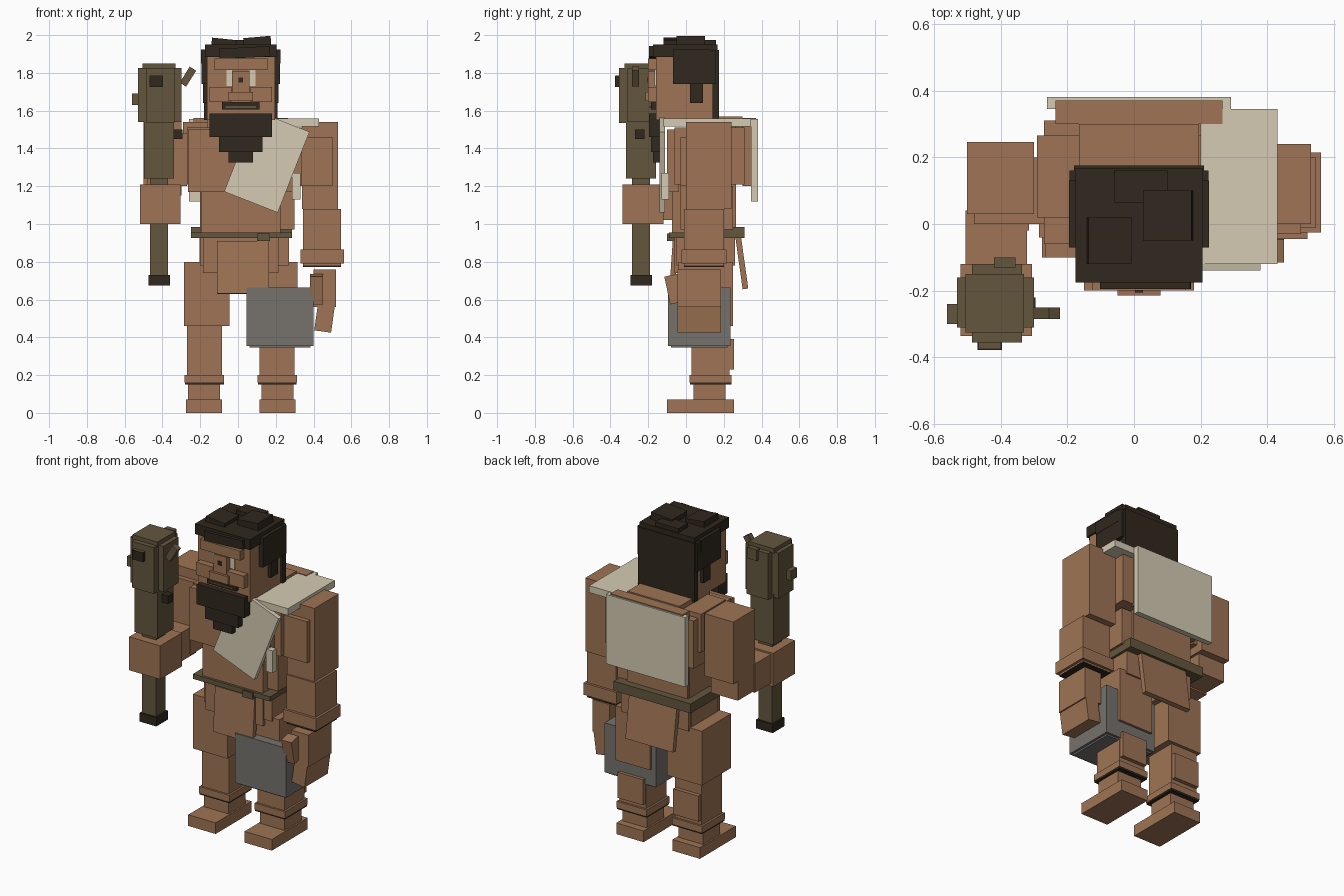
import bpy
from math import radians

cube = bpy.data.objects.get("Cube")
if cube:
    bpy.data.objects.remove(cube, do_unlink=True)

MIDDLE = .015  # centre line of the body


def material(name, red, green, blue):
    mat = bpy.data.materials.new(name)
    mat.use_nodes = True
    colour = (red, green, blue, 1)
    mat.diffuse_color = colour
    mat.node_tree.nodes["Principled BSDF"].inputs["Base Color"].default_value = colour
    return mat


def box(name, mat, x, y, z, tilt=0, lean=0):
    """Box from its extent on each axis; lean turns it about x, tilt about y."""
    spans = (x, y, z)
    bpy.ops.mesh.primitive_cube_add(
        size=1,
        location=[(low + high) / 2 for low, high in spans],
        rotation=(radians(lean), radians(tilt), 0),
    )
    part = bpy.context.object
    part.name = name
    part.scale = [high - low for low, high in spans]
    part.data.materials.append(mat)
    return part


def pair(name, mat, x, y, z):
    """Two boxes mirrored about the centre line; x is measured from it."""
    near, far = x
    left = box("left_" + name, mat, (MIDDLE + near, MIDDLE + far), y, z)
    right = box("right_" + name, mat, (MIDDLE - far, MIDDLE - near), y, z)
    return left, right


def centred(name, mat, half, y, z, **turn):
    """Box that spans the centre line evenly."""
    return box(name, mat, (MIDDLE - half, MIDDLE + half), y, z, **turn)


def band(name, mat, part, z, grow):
    """Box that wraps around an upright part, standing out from it by grow."""
    spans = []
    for axis in range(2):
        reach = part.scale[axis] / 2 + grow
        spans.append((part.location[axis] - reach, part.location[axis] + reach))
    return box(name, mat, *spans, z)


skin = material("tan skin", .345, .175, .09)
hair = material("dark brown hair", .03, .021, .013)
wood = material("olive wood", .127, .094, .047)
cloth = material("pale cloth", .66, .6, .45)
stone = material("grey stone", .18, .17, .155)

# Legs and feet
pair("foot", skin, x=(.1, .29), y=(-.1, .255), z=(0, .07))
pair("ankle", skin, x=(.11, .28), y=(.04, .21), z=(.07, .16))
for shin in pair("shin", skin, x=(.1, .285), y=(.03, .23), z=(.2, .5)):
    band(shin.name + "_cuff", skin, shin, z=(.16, .2), grow=.012)
    band(shin.name + "_strap", hair, shin, z=(.15, .16), grow=.01)
pair("calf", skin, x=(.105, .28), y=(.2, .255), z=(.23, .39))
pair("thigh", skin, x=(.06, .3), y=(-.04, .25), z=(.46, .8))
pair("hip", skin, x=(.02, .22), y=(-.02, .24), z=(.74, .93))

# Waist
box("pelvis", skin, x=(-.2, .27), y=(-.05, .26), z=(.78, .94))
box("belt", wood, x=(-.25, .285), y=(-.09, .31), z=(.925, .955))
box("belt_back", wood, x=(-.25, .285), y=(.055, .31), z=(.925, .985))
box("belt_knot", wood, x=(.1, .17), y=(-.1, -.05), z=(.91, .95))
box("front_flap", skin, x=(-.11, .165), y=(-.08, -.05), z=(.63, .91), lean=-4)
centred("upper_flap", skin, half=.2, y=(-.06, -.03), z=(.74, .93))
box("back_flap", skin, x=(-.14, .19), y=(.28, .31), z=(.655, .94), lean=8)
hip_stone = box("hip_stone", stone, x=(.045, .4), y=(-.095, .235), z=(.355, .665))
band("hip_stone_core", stone, hip_stone, z=(.345, .66), grow=-.015)

# Torso
centred("abdomen", skin, half=.21, y=(-.075, .265), z=(.95, 1.22))
box("waist_block", skin, x=(-.2, .3), y=(-.03, .25), z=(.97, 1.2))
box("chest", skin, x=(-.27, .34), y=(-.06, .31), z=(1.21, 1.51))
pair("chest_muscle", skin, x=(0, .28), y=(-.1, -.04), z=(1.17, 1.5))
centred("upper_back", skin, half=.25, y=(.3, .37), z=(1.2, 1.562))
box("shoulder_yoke", skin, x=(-.29, .3), y=(.02, .265), z=(1.3, 1.54))
centred("neck", skin, half=.18, y=(0, .3), z=(1.48, 1.57))
centred("nape", skin, half=.16, y=(0, .172), z=(1.55, 1.62))

# Cloth wrap
centred("back_cloth", cloth, half=.275, y=(.345, .38), z=(1.12, 1.555))
box("shoulder_cloth", cloth, x=(.2, .43), y=(-.12, .345), z=(1.515, 1.558))
box("chest_cloth", cloth, x=(0, .305), y=(-.14, -.11), z=(1.1, 1.56), tilt=21.5)
box("cloth_tag", cloth, x=(.285, .33), y=(-.13, -.09), z=(1.13, 1.27))

# Hanging left arm
box("left_upper_arm", skin, x=(.34, .53), y=(0, .24), z=(1.08, 1.54))
box("left_arm_muscle", skin, x=(.31, .5), y=(-.03, .2), z=(1.2, 1.46))
forearm = box("left_forearm", skin, x=(.345, .545), y=(-.01, .2), z=(.78, 1.08))
band("left_wrist_cuff", skin, forearm, z=(.79, .865), grow=.015)
band("left_wrist_strap", hair, forearm, z=(.773, .779), grow=0)
box("left_hand", skin, x=(.4, .52), y=(-.045, .185), z=(.56, .76))
box("left_fingers", skin, x=(.415, .505), y=(-.045, .185), z=(.43, .6), tilt=8)
box("left_thumb", skin, x=(.38, .45), y=(-.1, -.03), z=(.58, .73), lean=12)

# Raised right arm
box("right_upper_arm", skin, x=(-.5, -.3), y=(.03, .245), z=(1.15, 1.54))
box("right_arm_muscle", skin, x=(-.48, -.27), y=(0, .2), z=(1.2, 1.48))
box("right_elbow", skin, x=(-.5, -.315), y=(-.02, .2), z=(1.03, 1.2))
box("right_forearm", skin, x=(-.505, -.32), y=(-.15, .04), z=(1.02, 1.2))
box("right_fist", skin, x=(-.52, -.305), y=(-.335, -.12), z=(1, 1.21))

# Club, built up around its handle
handle = box("club_handle", wood, x=(-.465, -.37), y=(-.285, -.19), z=(.7, 1.25))
band("club_pommel", hair, handle, z=(.675, .73), grow=.01)
band("club_neck", wood, handle, z=(1.24, 1.56), grow=.032)
box("club_head", wood, x=(-.53, -.3), y=(-.31, -.16), z=(1.54, 1.825))
box("club_head_cross", wood, x=(-.485, -.335), y=(-.355, -.12), z=(1.535, 1.825))
band("club_cap", wood, handle, z=(1.82, 1.85), grow=.04)
knot = box("club_front_knot", wood, x=(-.465, -.4), y=(-.373, -.35), z=(1.725, 1.785))
band("club_front_hollow", hair, knot, z=(1.726, 1.784), grow=.004)
box("club_back_knot", wood, x=(-.42, -.355), y=(-.13, -.1), z=(1.77, 1.84))
box("club_side_knot", wood, x=(-.56, -.52), y=(-.3, -.24), z=(1.63, 1.69))
box("club_low_knot", hair, x=(-.345, -.295), y=(-.27, -.22), z=(1.45, 1.5))
box("club_twig", wood, x=(-.285, -.245), y=(-.285, -.25), z=(1.73, 1.83), tilt=32)

# Head and face
centred("head", skin, half=.18, y=(-.16, .155), z=(1.55, 1.9))
centred("brow", skin, half=.14, y=(-.2, -.15), z=(1.815, 1.875))
pair("cheek", skin, x=(.05, .165), y=(-.2, -.14), z=(1.645, 1.725))
pair("eye_white", cloth, x=(.047, .077), y=(-.167, -.15), z=(1.73, 1.815))
centred("nose", skin, half=.045, y=(-.2, -.15), z=(1.67, 1.81))
centred("nose_mark", hair, half=.012, y=(-.205, -.2), z=(1.75, 1.775))
centred("nose_tip", skin, half=.065, y=(-.215, -.15), z=(1.65, 1.7))
centred("moustache", hair, half=.1, y=(-.185, -.15), z=(1.605, 1.645))
centred("lip", wood, half=.08, y=(-.192, -.15), z=(1.615, 1.625))

# Beard, stepping down to a point
top = 1.585
for step, height in enumerate((.125, .08, .055)):
    front = .01 * step - .195
    centred(f"beard_{step}", hair, half=.165 - .05 * step,
            y=(front, -.11), z=(top - height, top))
    top -= height

# Hair
centred("hair_cap", hair, half=.19, y=(-.175, .168), z=(1.885, 1.95))
centred("hair_band", hair, half=.21, y=(-.07, .13), z=(1.85, 1.925))
centred("hair_back", hair, half=.195, y=(.14, .175), z=(1.55, 1.92))
pair("hair_side", hair, x=(.17, .208), y=(-.07, .16), z=(1.74, 1.92))
pair("sideburn", hair, x=(.17, .2), y=(.02, .09), z=(1.64, 1.75))
box("hair_fringe", hair, x=(-.1, .17), y=(-.195, -.16), z=(1.88, 1.935), tilt=-3)
box("hair_tuft_back", hair, x=(-.06, .1), y=(.065, .16), z=(1.94, 1.975))
box("hair_tuft_left", hair, x=(.03, .175), y=(-.05, .1), z=(1.93, 1.99), tilt=-5)
box("hair_tuft_right", hair, x=(-.14, -.01), y=(-.12, .02), z=(1.93, 1.98), tilt=6)
